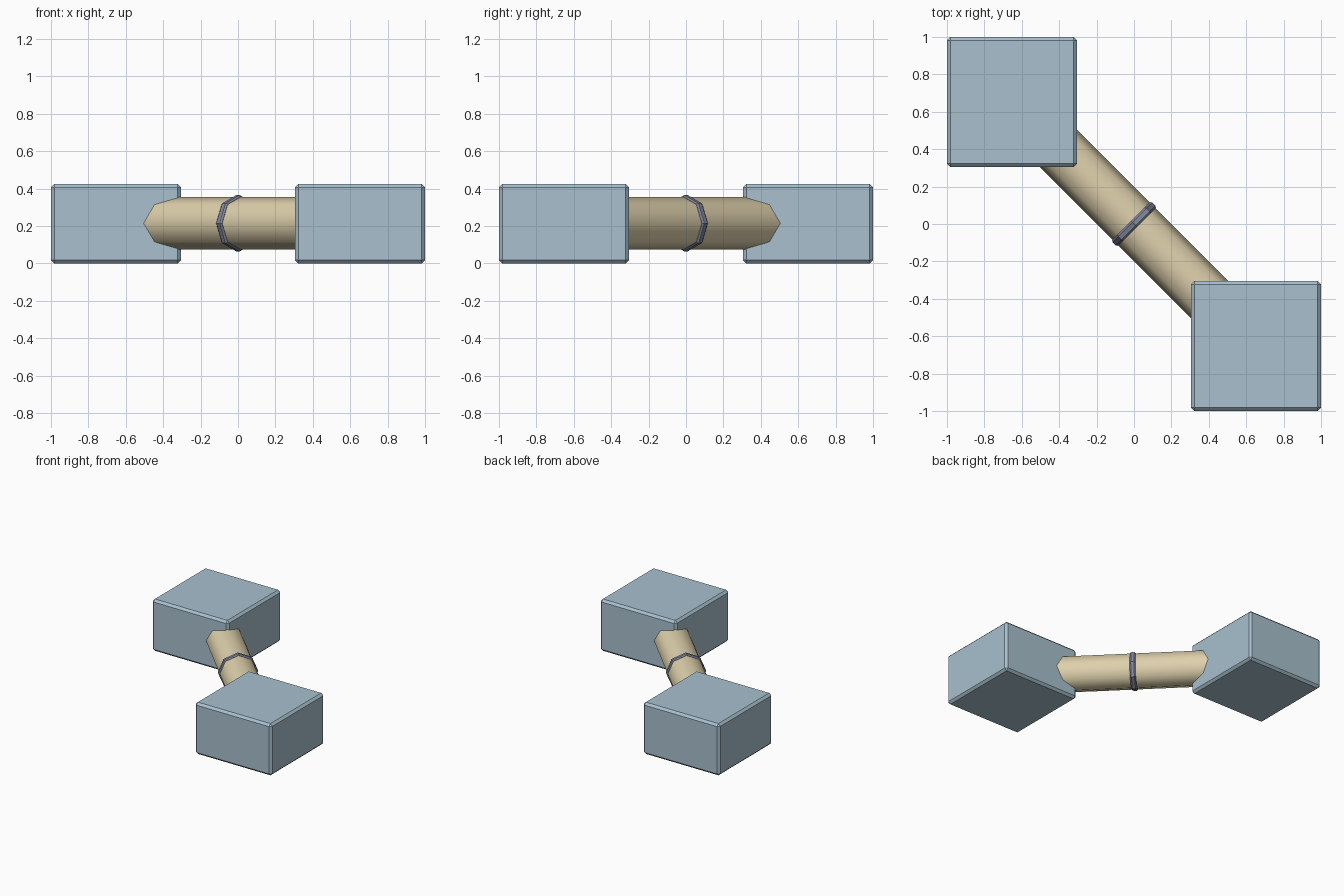
import bpy, bmesh, math
from mathutils import Matrix, Vector

if "Cube" in bpy.data.objects:
    bpy.data.objects.remove(bpy.data.objects["Cube"])


def srgb(r, g, b):
    return [((c / 255 + 0.055) / 1.055) ** 2.4 for c in (r, g, b)] + [1.0]


def material(name, rgb):
    m = bpy.data.materials.new(name)
    m.diffuse_color = srgb(*rgb)
    m.use_nodes = True
    m.node_tree.nodes["Principled BSDF"].inputs["Base Color"].default_value = m.diffuse_color
    return m


blue = material("pale blue", (168, 192, 206))
tan = material("tan", (222, 208, 172))
slate = material("slate grey", (130, 136, 158))

MID = 0.215
# Local z of the bar runs along the diagonal, local x points straight up
AXIS = Vector((1, -1, 0)).normalized()
UP = Vector((0, 0, 1))
SIDE = AXIS.cross(UP)
FRAME = Matrix.Translation((0, 0, MID)) @ Matrix((UP, SIDE, AXIS)).transposed().to_4x4()


def finish(name, bm, mat):
    bmesh.ops.recalc_face_normals(bm, faces=bm.faces)
    me = bpy.data.meshes.new(name)
    bm.to_mesh(me)
    bm.free()
    me.materials.append(mat)
    ob = bpy.data.objects.new(name, me)
    bpy.context.collection.objects.link(ob)
    return ob


def block(name, x, y):
    bm = bmesh.new()
    bmesh.ops.create_cube(bm, size=1)
    bmesh.ops.scale(bm, vec=(0.695, 0.695, 0.425), verts=bm.verts)
    bmesh.ops.translate(bm, vec=(x, y, 0.2125), verts=bm.verts)
    bmesh.ops.bevel(bm, geom=bm.edges[:], offset=0.018, segments=1,
                    affect='EDGES', profile=0.5)
    return finish(name, bm, blue)


# Two chamfered end blocks
block("left_block", -0.6525, 0.6525)
block("right_block", 0.6525, -0.6525)

# Eight-sided smooth bar joining the blocks
bm = bmesh.new()
bmesh.ops.create_cone(bm, cap_ends=True, segments=8, radius1=0.141,
                      radius2=0.141, depth=1.5, matrix=FRAME)
for f in bm.faces:
    f.smooth = len(f.verts) == 4
for e in bm.edges:
    e.smooth = all(len(f.verts) == 4 for f in e.link_faces)
finish("connecting_bar", bm, tan)

# Eight-sided collar with chamfered rim around the middle of the bar
bm = bmesh.new()
profile = [(0.13, -0.022), (0.143, -0.022), (0.151, -0.012),
           (0.151, 0.012), (0.143, 0.022), (0.13, 0.022)]
rings = []
for i in range(8):
    a = i * math.pi / 4
    rings.append([bm.verts.new(FRAME @ Vector((r * math.cos(a), r * math.sin(a), z)))
                  for r, z in profile])
n = len(profile)
for i in range(8):
    p, q = rings[i], rings[(i + 1) % 8]
    for j in range(n):
        k = (j + 1) % n
        bm.faces.new((p[j], q[j], q[k], p[k]))
finish("middle_collar", bm, slate)
